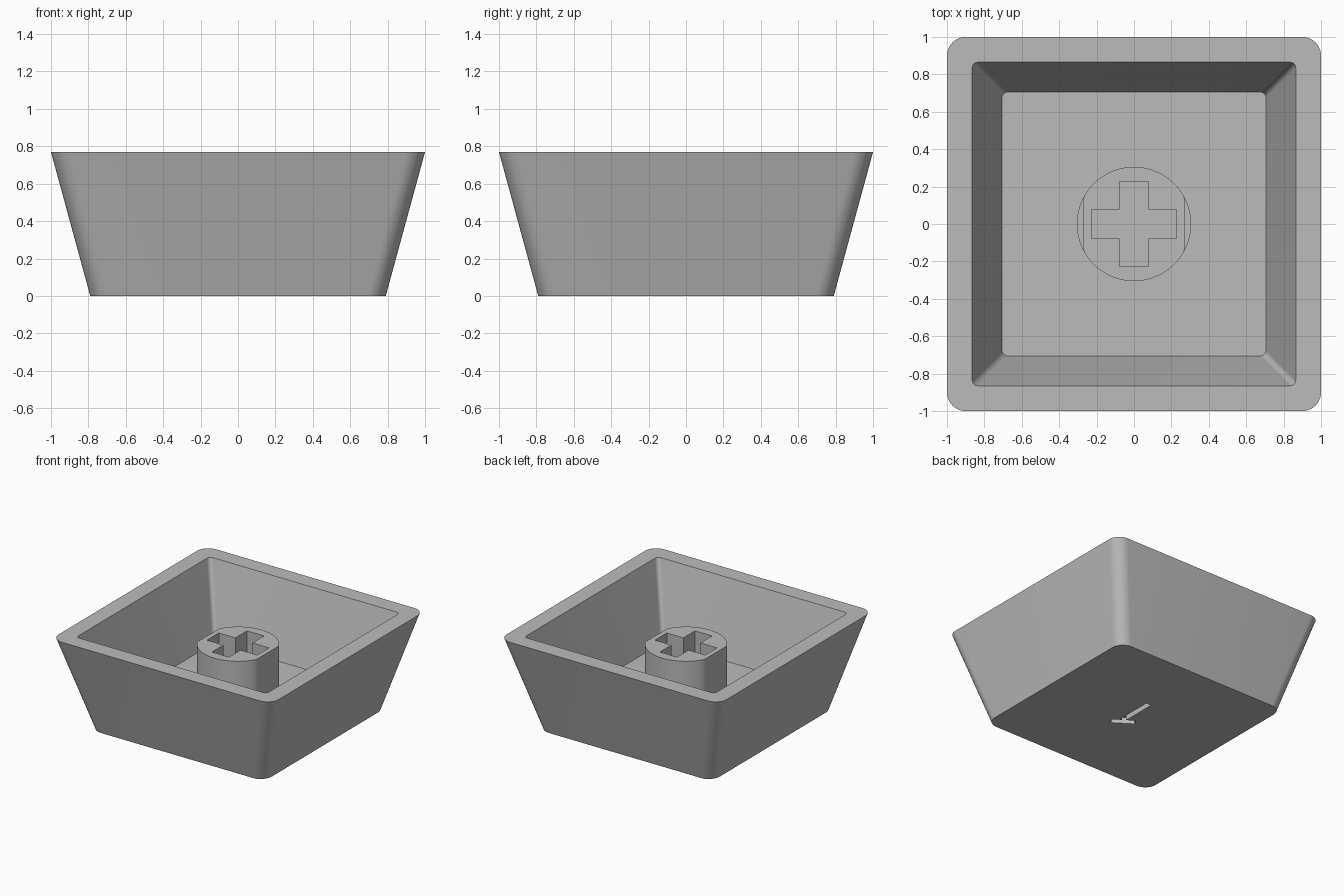
import bpy, bmesh, math
from mathutils import Vector

if "Cube" in bpy.data.objects:
    bpy.data.objects.remove(bpy.data.objects["Cube"], do_unlink=True)

GREY = (0.5, 0.5, 0.5, 1)
grey = bpy.data.materials.new("matte grey")
grey.use_nodes = True
grey.diffuse_color = GREY
grey.node_tree.nodes["Principled BSDF"].inputs["Base Color"].default_value = GREY

HEIGHT, FLOOR, STEM_TOP = 0.77, 0.17, 0.615


def rounded_square(half, radius, steps=10):
    """Outline of a square with rounded corners."""
    points = []
    for corner in range(4):
        for i in range(steps + 1):
            a = math.pi / 2 * (corner + i / steps)
            sx = 1 if corner in (0, 3) else -1
            sy = 1 if corner < 2 else -1
            points.append((sx * (half - radius) + radius * math.cos(a),
                           sy * (half - radius) + radius * math.sin(a)))
    return points


def stem_outline(flat, radius=0.3056, count=96):
    """Circle cut flat on its left and right."""
    angles = [math.tau * i / count for i in range(count)]
    return [(max(-flat, min(flat, radius * math.cos(a))), radius * math.sin(a))
            for a in angles]


def box_outline(start, end, width):
    """Straight stroke of a given width."""
    a, b = Vector(start), Vector(end)
    side = (b - a).orthogonal().normalized() * width / 2
    return [tuple(p) for p in (a - side, b - side, b + side, a + side)]


def loft(name, rings):
    """Skin a list of (outline, height) rings and cap both ends."""
    bm = bmesh.new()
    loops = [[bm.verts.new((x, y, z)) for x, y in outline] for outline, z in rings]
    for low, high in zip(loops, loops[1:]):
        for i in range(len(low)):
            j = (i + 1) % len(low)
            bm.faces.new((low[i], low[j], high[j], high[i]))
    bm.faces.new(loops[0][::-1])
    bm.faces.new(loops[-1])
    bmesh.ops.recalc_face_normals(bm, faces=bm.faces)
    mesh = bpy.data.meshes.new(name)
    bm.to_mesh(mesh)
    bm.free()
    mesh.materials.append(grey)
    obj = bpy.data.objects.new(name, mesh)
    bpy.context.collection.objects.link(obj)
    return obj


def activate(obj):
    bpy.ops.object.select_all(action='DESELECT')
    obj.select_set(True)
    bpy.context.view_layer.objects.active = obj


def cut(obj, outline, bottom, top):
    """Cut a straight-sided pocket out of a part."""
    cutter = loft("cutter", [(outline, bottom), (outline, top)])
    cutter.hide_render = True
    mod = obj.modifiers.new("pocket", 'BOOLEAN')
    mod.operation = 'DIFFERENCE'
    mod.solver = 'EXACT'
    mod.object = cutter
    activate(obj)
    bpy.ops.object.modifier_apply(modifier=mod.name)
    bpy.data.objects.remove(cutter, do_unlink=True)


# Tapered hollow shell, open at the top
shell = loft("shell", [
    (rounded_square(0.79, 0.1), 0),
    (rounded_square(1.0, 0.1), HEIGHT),
    (rounded_square(0.865, 0.03), HEIGHT),
    (rounded_square(0.705, 0.03), FLOOR)])

# Shallow two-stroke mark engraved in the underside
cut(shell, box_outline((0.03, -0.1), (0.03, 0.21), 0.045), -0.1, 0.05)
cut(shell, box_outline((0.085, -0.165), (-0.065, -0.065), 0.05), -0.1, 0.05)

# Stem with flat sides and a cross-shaped socket, on a thin round foot
stem = loft("stem", [(stem_outline(0.27), FLOOR), (stem_outline(0.27), STEM_TOP)])
foot = loft("stem_foot", [(stem_outline(1), FLOOR), (stem_outline(1), FLOOR + 0.02)])
for part in (stem, foot):
    cut(part, box_outline((-0.228, 0), (0.228, 0), 0.155), FLOOR - 0.05, HEIGHT)
    cut(part, box_outline((0, -0.228), (0, 0.228), 0.155), FLOOR - 0.05, HEIGHT)

for part in (shell, stem, foot):
    activate(part)
    bpy.ops.object.shade_smooth_by_angle(angle=math.radians(30))
